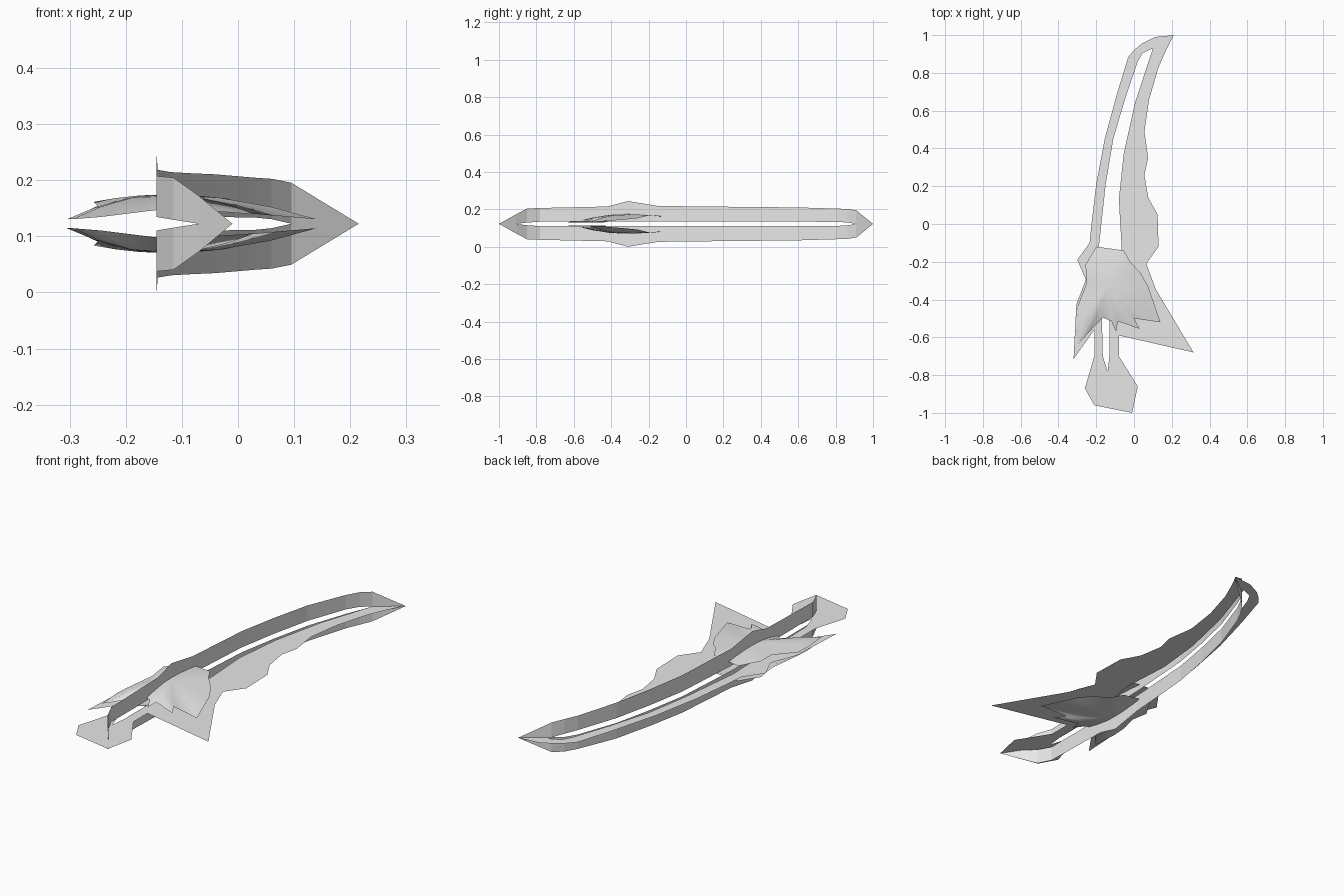
import bpy
import bmesh

cube = bpy.data.objects.get("Cube")
if cube:
    bpy.data.objects.remove(cube, do_unlink=True)

MID = 0.1225  # height of the symmetry plane

grey = bpy.data.materials.new("plain_grey")
grey.use_nodes = True
grey.diffuse_color = (0.8, 0.8, 0.8, 1)
grey.node_tree.nodes["Principled BSDF"].inputs["Base Color"].default_value = (0.8, 0.8, 0.8, 1)


def finish(bm, name, smooth=False, mirrored=False):
    """Turn a bmesh into an object on the symmetry plane, optionally mirrored below it."""
    mesh = bpy.data.meshes.new(name)
    bm.to_mesh(mesh)
    bm.free()
    mesh.materials.append(grey)
    for poly in mesh.polygons:
        poly.use_smooth = smooth
    obj = bpy.data.objects.new(name, mesh)
    obj.location.z = MID
    bpy.context.collection.objects.link(obj)
    if mirrored:
        mirror = obj.modifiers.new("mirror_below", 'MIRROR')
        mirror.use_axis = (False, False, True)
        mirror.merge_threshold = 0.0005
    return obj


def add_loop(bm, points):
    """Closed loop of edges from plan points given in hundredths."""
    verts = [bm.verts.new((x / 100, y / 100, 0)) for x, y in points]
    return [bm.edges.new((a, b)) for a, b in zip(verts, verts[1:] + verts[:1])]


# Flat blade, guard and pommel sheet with a long slot
blade_outline = [
    (21, 100), (11, 99), (4, 95.5), (0, 92), (-3, 88.5), (-9, 69), (-15.5, 45),
    (-20, 21), (-22.5, 0), (-23.5, -10), (-30, -19), (-25.5, -29.5), (-30.5, -42.5),
    (-32, -71.5), (-21, -56), (-21, -70), (-26, -87), (-21, -96), (-1, -100),
    (2, -86), (-8, -70), (-8, -59), (31.5, -68), (11.5, -34.5), (6.5, -21),
    (13, -12), (12.5, 5), (7.5, 14), (5.5, 26), (7.5, 35), (5.5, 49), (8, 66),
    (13, 83), (17, 92)]
slot_outline = [
    (10, 93), (4.5, 90.5), (2, 86), (-4.5, 67), (-11, 45), (-15, 21), (-18.5, -11),
    (-17, -50), (-16.5, -70), (-14, -78), (-13, -70), (-13, -50), (-6.5, -13),
    (-8, 13), (-5.5, 37), (0.5, 64)]
bm = bmesh.new()
edges = add_loop(bm, blade_outline) + add_loop(bm, slot_outline)
bmesh.ops.triangle_fill(bm, edges=edges, use_beauty=True, normal=(0, 0, 1))
finish(bm, "flat_blade_sheet")

# Upright curved band: (y, x, outer half height, inner half height) in hundredths
band_stations = [
    (-100, -1, 0, 0), (-91, -7, 5, 0), (-85, -11.5, 8.2, 0.7), (-78, -14.5, 8.5, 1.2),
    (-42, -14.5, 9.3, 1.2), (-31, -14.5, 12.2, 1.2), (-15, -14.3, 9.6, 1.2),
    (20, -12, 9.2, 1.2), (40, -8.5, 9, 1.2), (60, -4, 8.8, 1.2), (80, 3, 8.2, 1.1),
    (86, 6, 8, 0.8), (91, 9.5, 7.3, 0), (100, 21.5, 0, 0)]
bm = bmesh.new()
rails = []
for y, x, outer, inner in band_stations:
    rails.append([bm.verts.new((x / 100, y / 100, h / 100)) for h in (inner, outer)])
for (a, b), (c, d) in zip(rails, rails[1:]):
    bm.faces.new((a, c, d, b))
bmesh.ops.remove_doubles(bm, verts=bm.verts[:], dist=0.0005)
finish(bm, "upright_blade_band", mirrored=True)

# Ragged domed guard shells above and below: rim points (x, y, height) in hundredths
rim = [
    (-20, -12, 3.7), (-5.5, -14, 4.3), (-2, -20, 4.5), (3.5, -26, 3), (7.5, -33, 2.3),
    (14, -52, 0.8), (0, -50, 2), (3, -55.5, 1.7), (-8.5, -51.5, 2.5), (-9.5, -57, 1.7),
    (-12, -51.5, 2.7), (-16.5, -49.5, 2.2), (-24.5, -58, 1.2), (-29.5, -63.5, 0.8),
    (-30.5, -51, 0.8), (-30, -44, 0.8), (-25, -31, 3.2), (-25.7, -21.5, 3.9)]
apex = (-13, -32, 5.2)
# each ring: share of the way to the rim, share of the drop
rings = [(1, 1), (0.7, 0.5), (0.35, 0.12)]
bm = bmesh.new()
shells = []
for reach, drop in rings:
    ring = []
    for point in rim:
        x, y, z = (a + (p - a) * s for a, p, s in zip(apex, point, (reach, reach, drop)))
        ring.append(bm.verts.new((x / 100, y / 100, z / 100)))
    shells.append(ring)
top = bm.verts.new([a / 100 for a in apex])
count = len(rim)
for i in range(count):
    j = (i + 1) % count
    for outer, inner in zip(shells, shells[1:]):
        bm.faces.new((outer[i], inner[i], inner[j], outer[j]))
    bm.faces.new((shells[-1][i], top, shells[-1][j]))
bmesh.ops.recalc_face_normals(bm, faces=bm.faces[:])
if sum(f.normal.z for f in bm.faces) < 0:
    bmesh.ops.reverse_faces(bm, faces=bm.faces[:])
finish(bm, "guard_shells", smooth=True, mirrored=True)
